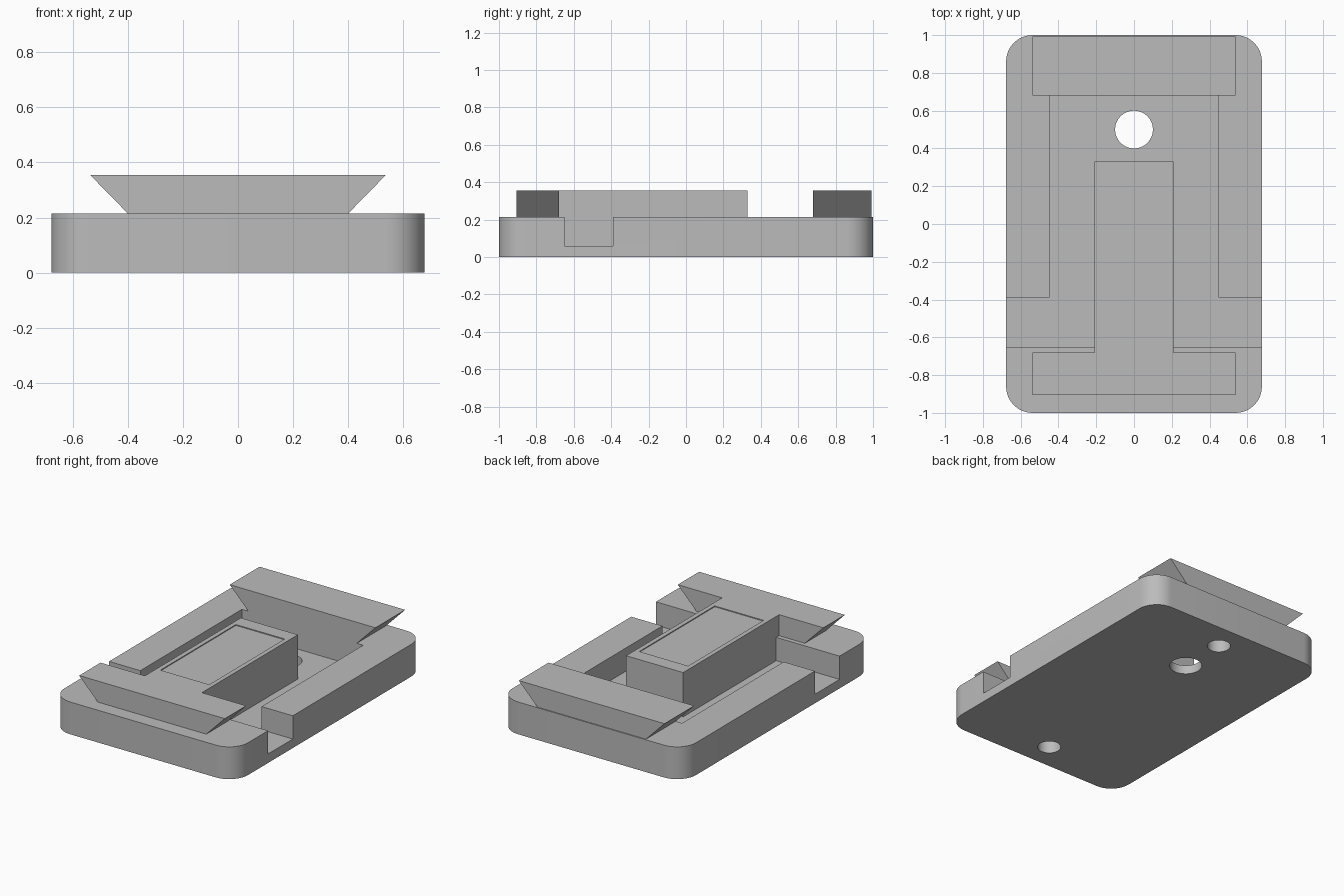
import bpy, bmesh, math

default = bpy.data.objects.get("Cube")
if default:
    bpy.data.objects.remove(default, do_unlink=True)

GREY = (0.5, 0.5, 0.5, 1)
mat = bpy.data.materials.new("plain_grey")
mat.use_nodes = True
mat.diffuse_color = GREY
mat.node_tree.nodes["Principled BSDF"].inputs["Base Color"].default_value = GREY


def loft(name, lower, upper, z0, z1):
    """Solid between two matching outlines at two heights."""
    bm = bmesh.new()
    a = [bm.verts.new((x, y, z0)) for x, y in lower]
    b = [bm.verts.new((x, y, z1)) for x, y in upper]
    bm.faces.new(a[::-1])
    bm.faces.new(b)
    n = len(a)
    for i in range(n):
        j = (i + 1) % n
        bm.faces.new((a[i], a[j], b[j], b[i]))
    bmesh.ops.recalc_face_normals(bm, faces=bm.faces)
    mesh = bpy.data.meshes.new(name)
    bm.to_mesh(mesh)
    bm.free()
    mesh.materials.append(mat)
    obj = bpy.data.objects.new(name, mesh)
    bpy.context.collection.objects.link(obj)
    return obj


def rect(hx, y0, y1):
    return [(-hx, y0), (hx, y0), (hx, y1), (-hx, y1)]


def circle(y, r, n=48):
    return [(r * math.cos(math.tau * i / n), y + r * math.sin(math.tau * i / n))
            for i in range(n)]


def rounded(hx, hy, r, n=12):
    pts = []
    for k, (sx, sy) in enumerate([(1, 1), (-1, 1), (-1, -1), (1, -1)]):
        for i in range(n + 1):
            t = math.pi / 2 * (k + i / n)
            pts.append((sx * (hx - r) + r * math.cos(t), sy * (hy - r) + r * math.sin(t)))
    return pts


def activate(obj):
    bpy.ops.object.select_all(action='DESELECT')
    obj.select_set(True)
    bpy.context.view_layer.objects.active = obj


def cut(obj, outline, z0, z1):
    cutter = loft("cutter", outline, outline, z0, z1)
    cutter.hide_render = True
    mod = obj.modifiers.new("cut", 'BOOLEAN')
    mod.operation = 'DIFFERENCE'
    mod.solver = 'EXACT'
    mod.object = cutter
    activate(obj)
    bpy.ops.object.modifier_apply(modifier=mod.name)
    bpy.data.objects.remove(cutter, do_unlink=True)


TOP, FLOOR, RAIL_TOP = 0.215, 0.06, 0.355

# Base plate with rounded corners, pocket with side channels, and through hole
outline = rounded(0.677, 1.0, 0.14)
plate = loft("base_plate", outline, outline, 0, TOP)
pocket = [(-0.8, -0.65), (0.8, -0.65), (0.8, -0.39), (0.447, -0.39),
          (0.447, 0.68), (-0.447, 0.68), (-0.447, -0.39), (-0.8, -0.39)]
cut(plate, pocket, FLOOR, 0.5)
cut(plate, circle(0.5, 0.1), -0.2, 0.5)

# Dovetail rails, wider at the top
front_rail = loft("front_rail", rect(0.4, -0.905, -0.68), rect(0.537, -0.905, -0.68),
                  TOP, RAIL_TOP)
back_rail = loft("back_rail", rect(0.4, 0.68, 0.993), rect(0.537, 0.68, 0.993),
                 TOP, RAIL_TOP)

# Screw holes from below, through the plate into each rail
for rail, y in ((front_rail, -0.82), (back_rail, 0.82)):
    for part in (plate, rail):
        cut(part, circle(y, 0.072), -0.2, 0.28)

# Central block standing in the pocket, with a shallow panel on top
footprint = rect(0.21, -0.68, 0.33)
block = loft("central_block", footprint, footprint, FLOOR, RAIL_TOP)
cut(block, rect(0.18, -0.56, 0.235), RAIL_TOP - 0.006, 0.5)

# Smooth corners and bores, crisp edges
for obj in (plate, front_rail, back_rail):
    activate(obj)
    bpy.ops.object.shade_smooth_by_angle(angle=math.radians(30))
